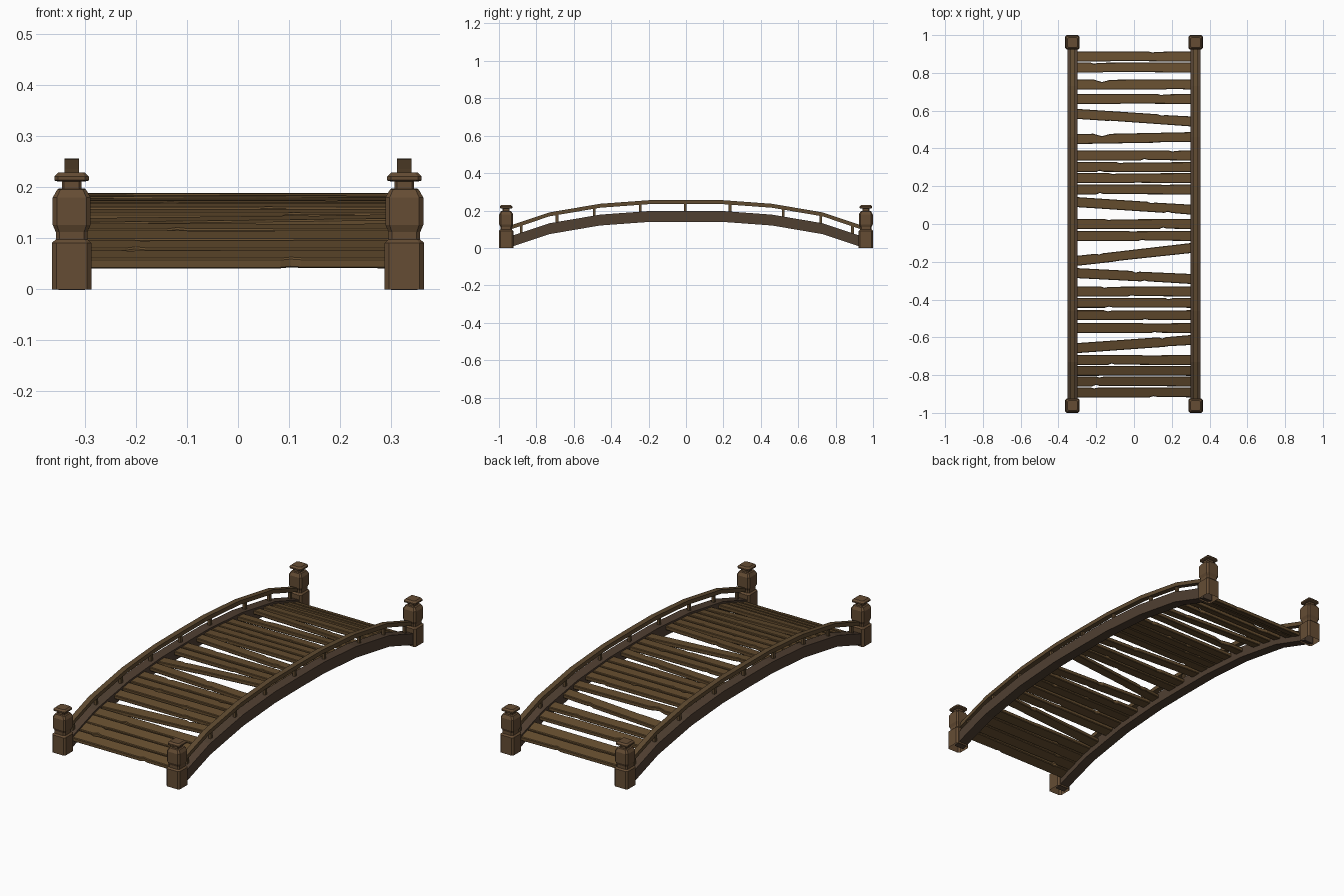
import bpy, bmesh, random

if "Cube" in bpy.data.objects:
    bpy.data.objects.remove(bpy.data.objects["Cube"])
random.seed(4)


def material(name, rgb):
    m = bpy.data.materials.new(name)
    m.diffuse_color = (*rgb, 1)
    m.use_nodes = True
    m.node_tree.nodes["Principled BSDF"].inputs["Base Color"].default_value = m.diffuse_color
    return m


POST = material("post brown", (0.130, 0.073, 0.034))
PLANK = material("plank brown", (0.124, 0.071, 0.027))
BEAM = material("dark beam brown", (0.080, 0.050, 0.031))
RAIL = material("rail brown", (0.115, 0.069, 0.030))

# Arch line: height of the handrail top along y (mirrored)
ARCH = [(0.0, 0.256), (0.2, 0.255), (0.46, 0.236), (0.73, 0.190), (0.96, 0.113), (1.1, 0.066)]
SIDE_X = 0.326


def arch(y):
    y = abs(y)
    for (a, za), (b, zb) in zip(ARCH, ARCH[1:]):
        if y <= b:
            return za + (zb - za) * (y - a) / (b - a)


def make(name, bm, mat):
    bmesh.ops.recalc_face_normals(bm, faces=bm.faces)
    me = bpy.data.meshes.new(name)
    bm.to_mesh(me)
    bm.free()
    me.materials.append(mat)
    ob = bpy.data.objects.new(name, me)
    bpy.context.collection.objects.link(ob)
    return ob


def loft(bm, rings, start=True, end=True):
    rs = [[bm.verts.new(p) for p in r] for r in rings]
    n = len(rs[0])
    for a, b in zip(rs, rs[1:]):
        for i in range(n):
            bm.faces.new((a[i], a[(i + 1) % n], b[(i + 1) % n], b[i]))
    if start:
        bm.faces.new(rs[0][::-1])
    if end:
        bm.faces.new(rs[-1])


def arched_bar(name, x, half, top, bottom, mat):
    ys = [-0.955, -0.73, -0.46, -0.2, 0, 0.2, 0.46, 0.73, 0.955]
    bm = bmesh.new()
    loft(bm, [[(x + sx * half, y, arch(y) + d)
               for sx, d in ((-1, bottom), (1, bottom), (1, top), (-1, top))] for y in ys])
    return make(name, bm, mat)


# Post profile: (half width, height), chamfered square section
PROFILE = [(0.0385, 0), (0.0385, 0.091), (0.031, 0.098), (0.031, 0.112), (0.037, 0.126),
           (0.037, 0.180), (0.028, 0.196), (0.019, 0.197), (0.019, 0.211), (0.031, 0.212),
           (0.034, 0.214), (0.034, 0.221), (0.026, 0.229)]


def post(name, x, y):
    bm = bmesh.new()
    rings = []
    for h, z in PROFILE:
        c = h * 0.78
        rings.append([(x + u, y + v, z) for u, v in
                      ((-c, -h), (c, -h), (h, -c), (h, c), (c, h), (-c, h), (-h, c), (-h, -c))])
    loft(bm, rings, start=False)
    make(name, bm, POST)


# Side beams, rails, balusters and end posts
for side, s in (("left", -1), ("right", 1)):
    x = s * SIDE_X
    arched_bar(side + "_beam", x, 0.026, -0.058, -0.116, BEAM)
    arched_bar(side + "_handrail", x, 0.014, 0.0, -0.021, RAIL)
    for i, y in enumerate((-0.88, -0.69, -0.49, -0.245, -0.005, 0.235, 0.52, 0.72, 0.89)):
        bm = bmesh.new()
        loft(bm, [[(x + u * 0.007, y + v * 0.007, arch(y) + d)
                   for u, v in ((-1, -1), (1, -1), (1, 1), (-1, 1))] for d in (-0.066, -0.012)])
        make(f"{side}_baluster_{i}", bm, RAIL)
    for end, t in (("front", -1), ("back", 1)):
        post(f"{end}_{side}_post", x, t * 0.9615)

# Deck planks: centre y at the left end and at the right end
PLANKS = [(0.887, 0.887), (0.829, 0.829), (0.739, 0.739), (0.662, 0.662), (0.583, 0.543),
          (0.450, 0.460), (0.363, 0.363), (0.301, 0.301), (0.243, 0.243), (0.183, 0.183),
          (0.116, 0.076), (0.0, 0.0), (-0.063, -0.063), (-0.195, -0.127), (-0.260, -0.291),
          (-0.357, -0.357), (-0.417, -0.417), (-0.483, -0.483), (-0.551, -0.551),
          (-0.657, -0.614), (-0.720, -0.720), (-0.777, -0.777), (-0.833, -0.833), (-0.891, -0.891)]
BIG_NICKS = {2: -0.17, 5: -0.17}


def plank(i, yl, yr):
    hw, hx = 0.0265, 0.303

    def edge(sign):
        # one long edge with a worn nick
        nx, nw, nd = random.uniform(-0.22, 0.22), 0.02, random.choice((0.002, 0.006, 0.008))
        if sign > 0 and i in BIG_NICKS:
            nx, nw, nd = BIG_NICKS[i], 0.045, 0.014
        pts = [(-hx, hw), (nx - nw, hw), (nx, hw - nd), (nx + nw, hw - 0.002), (hx, hw)]
        return [(px, sign * w) for px, w in pts]

    outline = edge(-1) + edge(1)[::-1]
    rings = []
    for d in (-0.087, -0.067):
        ring = []
        for px, w in outline:
            y = yl + (yr - yl) * (px + hx) / (2 * hx) + w
            ring.append((px, y, arch(y) + d))
        rings.append(ring)
    bm = bmesh.new()
    loft(bm, rings)
    ob = make(f"deck_plank_{i + 1}", bm, PLANK)
    bev = ob.modifiers.new("worn edges", "BEVEL")
    bev.width = 0.003
    bev.segments = 1
    bev.limit_method = 'ANGLE'


for i, (yl, yr) in enumerate(PLANKS):
    plank(i, yl, yr)
